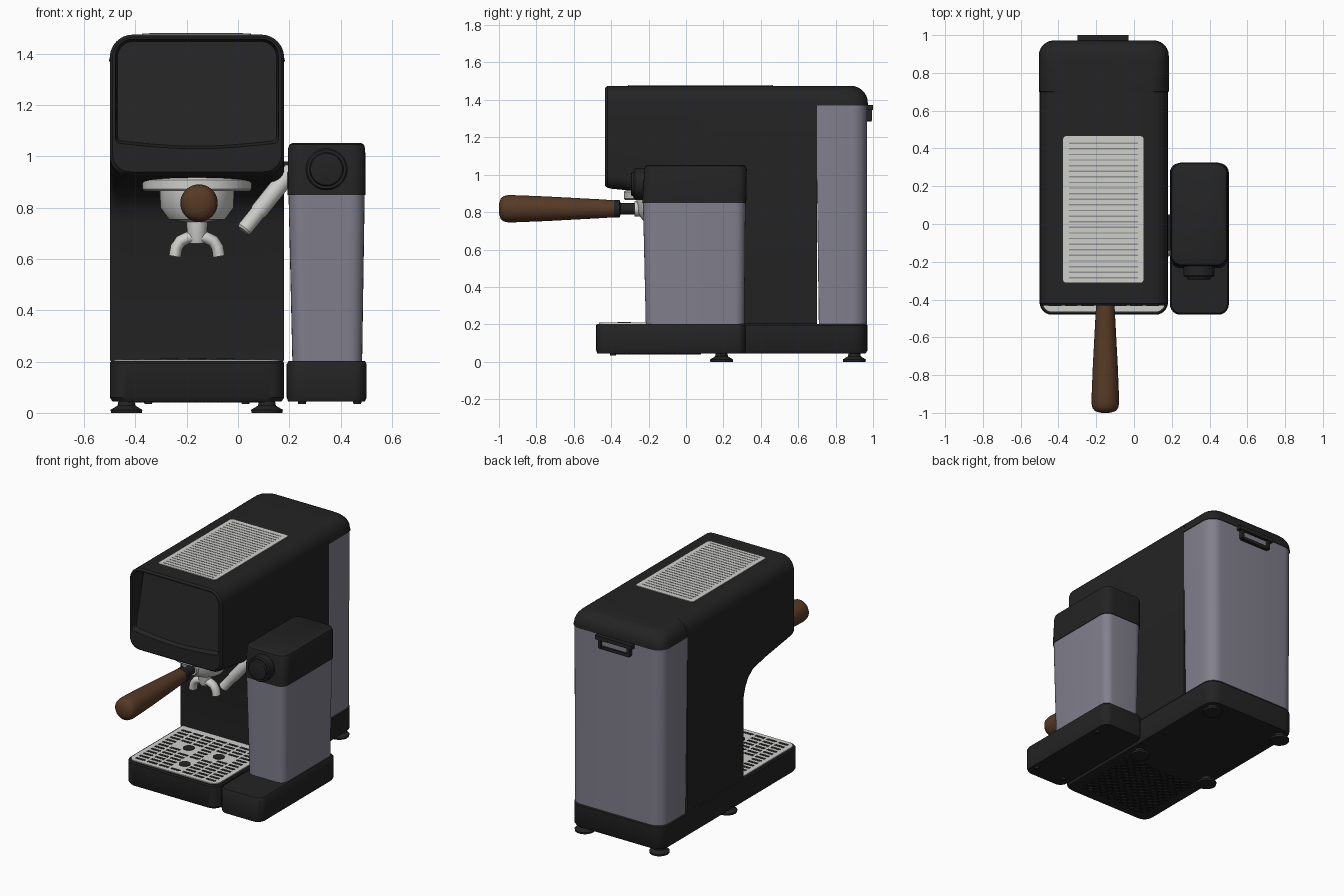
import bpy, bmesh, math
from mathutils import Vector

if "Cube" in bpy.data.objects:
    bpy.data.objects.remove(bpy.data.objects["Cube"])


def material(name, rgb):
    m = bpy.data.materials.new(name)
    m.diffuse_color = (*rgb, 1)
    m.use_nodes = True
    m.node_tree.nodes["Principled BSDF"].inputs["Base Color"].default_value = m.diffuse_color
    return m


BLACK = material("matte black", (0.017, 0.017, 0.017))
TANK = material("smoky tank", (0.22, 0.215, 0.265))
STEEL = material("light steel", (0.62, 0.62, 0.60))
WOOD = material("brown wood", (0.095, 0.042, 0.019))
SHADE = material("slot grey", (0.28, 0.28, 0.28))
X0, X1, CX = -0.5, 0.18, -0.16


def finish(name, bm, mat, angle=35):
    bmesh.ops.recalc_face_normals(bm, faces=bm.faces)
    me = bpy.data.meshes.new(name)
    bm.to_mesh(me)
    bm.free()
    ob = bpy.data.objects.new(name, me)
    bpy.context.collection.objects.link(ob)
    me.materials.append(mat)
    bpy.ops.object.select_all(action='DESELECT')
    ob.select_set(True)
    bpy.context.view_layer.objects.active = ob
    bpy.ops.object.shade_smooth_by_angle(angle=math.radians(angle))
    return ob


def section(a0, a1, b0, b1, r_low, r_high, bulge=0.0, n=6):
    """Rounded rectangle with separate low and high corner radii."""
    pts = []
    corners = ((a0, b0, 1, 1, r_low, 180), (a1, b0, -1, 1, r_low, 270),
               (a1, b1, -1, -1, r_high, 0), (a0, b1, 1, -1, r_high, 90))
    for k, (a, b, sa, sb, r, start) in enumerate(corners):
        for i in range(n + 1):
            t = math.radians(start + 90 * i / n)
            pts.append((a + sa * r + r * math.cos(t), b + sb * r + r * math.sin(t)))
        if k == 0:  # points along the low edge, optionally bowed
            for i in range(1, 8):
                u = i / 8
                pts.append((a0 + r + (a1 - a0 - 2 * r) * u,
                            b0 - bulge * math.sin(math.pi * u)))
    return pts


def loft(name, mat, rings, angle=35):
    bm = bmesh.new()
    loops = [[bm.verts.new(p) for p in ring] for ring in rings]
    n = len(loops[0])
    for a, b in zip(loops, loops[1:]):
        for i in range(n):
            j = (i + 1) % n
            bm.faces.new((a[i], a[j], b[j], b[i]))
    bm.faces.new(loops[0])
    bm.faces.new(loops[-1])
    return finish(name, bm, mat, angle)


def zloft(name, mat, levels):
    """Levels are (z, x0, x1, y0, y1, front radius, back radius)."""
    return loft(name, mat, [[(a, b, z) for a, b in section(*s)] for z, *s in levels])


def lathe(name, mat, profile, loc, direction=(0, 0, 1), n=40):
    q = Vector(direction).to_track_quat('Z', 'Y')
    rings = [[Vector(loc) + q @ Vector((r * math.cos(t), r * math.sin(t), h))
              for t in (2 * math.pi * i / n for i in range(n))] for r, h in profile]
    return loft(name, mat, rings)


def boxes(name, mat, items):
    """One mesh made of (x0, x1, y0, y1, z0, z1) boxes."""
    bm = bmesh.new()
    for x0, x1, y0, y1, z0, z1 in items:
        for v in bmesh.ops.create_cube(bm, size=1)['verts']:
            v.co = (x0 + (v.co.x + .5) * (x1 - x0), y0 + (v.co.y + .5) * (y1 - y0),
                    z0 + (v.co.z + .5) * (z1 - z0))
    return finish(name, bm, mat)


# Column and overhanging head, with the display recess in the front
TOP = 1.475
rings = []
for y, z0, r in ((0.70, 0.2, .01), (0.112, 0.2, .01), (0.108, 0.74, .015), (0.09, 0.79, .02),
                 (0.06, 0.835, .03), (0.0, 0.875, .04), (-0.15, 0.90, .05),
                 (-0.395, 0.925, .07), (-0.42, 0.93, .07)):
    rings.append([(a, y, b) for a, b in section(X0, X1, z0, TOP, r, 0.09)])
rings.append([(a, -0.432, b) for a, b in section(X0 + .01, X1 - .01, 0.94, TOP - .01, .07, .08)])
rings.append([(a, -0.432, b) for a, b in section(-0.478, 0.158, 1.05, 1.457, .02, .065, .02)])
rings.append([(a, -0.40 + 0.25 * (b - 1.06), b)
              for a, b in section(-0.47, 0.15, 1.06, 1.448, .02, .06, .02)])
loft("body_and_head", BLACK, rings)

# Base and drip tray
zloft("base", BLACK, [(0.045, X0 + .01, X1 - .01, -0.47, 0.96, .06, .07),
                      (0.06, X0, X1, -0.48, 0.97, .065, .08),
                      (0.195, X0, X1, -0.48, 0.97, .065, .08),
                      (0.203, X0 + .006, X1 - .006, -0.474, 0.964, .06, .08)])
zloft("drip_grille", STEEL, [(0.195, -0.484, 0.164, -0.464, 0.112, .05, .005),
                             (0.209, -0.484, 0.164, -0.464, 0.112, .05, .005)])
holes = ((CX, -0.33), (CX - .11, -0.13), (CX + .11, -0.13))
slots = []
for row in range(13):
    y = -0.425 + row * 0.04
    for col in range(7):
        x = CX + (col - 3) * 0.086
        if all(math.hypot(x - hx, y - hy) > 0.068 for hx, hy in holes):
            slots.append((x - .034, x + .034, y - .009, y + .009, 0.208, 0.211))
boxes("drip_slots", BLACK, slots)
for hx, hy in holes:
    lathe("drip_hole", BLACK, [(.036, 0), (.036, .004)], (hx, hy, 0.208), n=24)

# Rear water tank, lid and latch
zloft("water_tank", TANK, [(0.203, X0 + .004, X1 - .004, 0.71, 0.968, .004, .08),
                           (1.37, X0, X1, 0.695, 0.968, .004, .08)])
levels = [(1.37, X0 - .004, X1 + .004, 0.70, 0.972, .003, .08)]
for i in range(8):
    t = math.pi / 2 * i / 7
    d = 0.09 * (1 - math.cos(t))
    levels.append((1.385 + 0.09 * math.sin(t), X0 + d, X1 - d, 0.70, 0.972 - d, .003, .08))
zloft("rear_lid", BLACK, levels)
boxes("latch", BLACK, [(-0.30, -0.03, 0.95, 1.0, 1.345, 1.372), (-0.28, -0.26, 0.96, 0.995, 1.29, 1.35),
                       (-0.07, -0.05, 0.96, 0.995, 1.29, 1.35), (-0.27, -0.06, 0.96, 0.992, 1.285, 1.305)])
boxes("latch_plate", TANK, [(-0.26, -0.07, 0.96, 0.98, 1.30, 1.35)])

# Cup warmer grille on top
zloft("warmer_plate", STEEL, [(1.46, -0.375, 0.05, -0.31, 0.465, .015, .015),
                              (1.479, -0.375, 0.05, -0.31, 0.465, .015, .015)])
boxes("warmer_slots", SHADE, [(-0.345, 0.02, y - .0035, y + .0035, 1.475, 1.4805)
                              for y in (-0.285 + i * 0.0297 for i in range(25))])

# Milk container with its base, lid and dial
zloft("milk_base", BLACK, [(0.045, 0.195, 0.495, -0.475, 0.315, .05, .05),
                           (0.06, 0.19, 0.502, -0.48, 0.322, .055, .05),
                           (0.19, 0.19, 0.502, -0.48, 0.322, .055, .05),
                           (0.203, 0.198, 0.494, -0.472, 0.314, .05, .05)])
zloft("milk_tank", TANK, [(0.20, 0.212, 0.484, -0.215, 0.312, .05, .05),
                          (0.85, 0.197, 0.494, -0.23, 0.318, .055, .055)])
zloft("milk_lid", BLACK, [(0.85, 0.193, 0.498, -0.234, 0.322, .055, .055),
                          (1.03, 0.195, 0.496, -0.222, 0.325, .055, .055),
                          (1.046, 0.20, 0.491, -0.217, 0.32, .055, .055),
                          (1.053, 0.213, 0.478, -0.204, 0.307, .045, .045)])
lathe("dial", BLACK, [(.082, 0), (.082, .05), (.076, .058), (.066, .058), (.062, .07), (.05, .073)],
      (0.345, -0.222, 0.95), (0, -1, 0))
boxes("milk_connector", BLACK, [(0.17, 0.21, -0.14, 0.05, 0.88, 0.98)])
lathe("milk_pipe", STEEL, [(.024, 0), (.03, .008), (.03, .09), (.034, .1), (.034, .31)],
      (0.02, -0.19, 0.71), (0.18, 0.06, 0.225), n=24)

# Brew group and filter holder
BY = -0.12
lathe("group_head", STEEL, [(.205, .865), (.212, .872), (.212, .908), (.205, .915), (.15, .93)], (CX, BY, 0))
lathe("filter_basket", STEEL, [(.05, .745), (.11, .755), (.143, .80), (.146, .87)], (CX, BY, 0))
lathe("spout_stem", STEEL, [(.03, .66), (.038, .69), (.042, .75)], (CX, BY, 0), n=24)
for s in (-1, 1):
    path = [(0, .685), (.035, .683), (.063, .67), (.08, .645), (.086, .61)]
    rings = []
    for i, (px, pz) in enumerate(path):
        a, b = path[max(i - 1, 0)], path[min(i + 1, len(path) - 1)]
        d = Vector((b[0] - a[0], b[1] - a[1])).normalized()
        rings.append([(CX + s * (px - d.y * .024 * math.cos(t)), BY + .03 * math.sin(t),
                       pz + d.x * .024 * math.cos(t))
                      for t in (math.pi * k / 8 for k in range(16))])
    loft("spout", STEEL, rings, 50)
HZ = (-0.152, 0, 0.818)
lathe("handle_socket", STEEL, [(.045, .22), (.04, .275)], HZ, (0, -1, 0), n=24)
lathe("handle_neck", BLACK, [(.03, .27), (.03, .35), (.046, .355), (.047, .385)], HZ, (0, -1, 0), n=24)
lathe("handle", WOOD, [(.045, .38), (.05, .45), (.058, .60), (.066, .75), (.072, .90), (.073, .95),
                       (.068, .975), (.055, .99), (.03, .999), (.005, 1.0)], HZ, (0, -1, -0.0))

# Feet and small pegs underneath
for x in (-0.435, 0.113):
    for y in (0.19, 0.9):
        lathe("foot", BLACK, [(.06, 0), (.062, .012), (.035, .028), (.03, .05)], (x, y, 0), n=24)
for x, y in ((-0.35, -0.39), (0.03, -0.39), (0.25, -0.39), (0.465, -0.39), (0.465, 0.2)):
    lathe("peg", BLACK, [(.015, .034), (.017, .05)], (x, y, 0), n=16)

# Diagonal ribs under the tray
bm = bmesh.new()
lx, hx, ly, hy = -0.42, 0.10, -0.40, 0.08
for s in (-1, 1):
    for i in range(-9, 10):
        c = i * 0.055
        us = (max(lx - CX, (-0.24 - c) * s if s > 0 else c - 0.24),
              min(hx - CX, (0.24 - c) * s if s > 0 else c + 0.24))
        if us[1] - us[0] > 0.02:
            p = [(CX + u, (ly + hy) / 2 + s * u + c) for u in us]
            q = [bm.verts.new((x + dx, y, z)) for z in (.046, .04)
                 for x, y, dx in ((*p[0], -.006), (*p[0], .006), (*p[1], .006), (*p[1], -.006))]
            bm.faces.new(q[4:])
            for k in range(4):
                m = (k + 1) % 4
                bm.faces.new((q[k], q[m], q[4 + m], q[4 + k]))
finish("tray_ribs", bm, BLACK)
